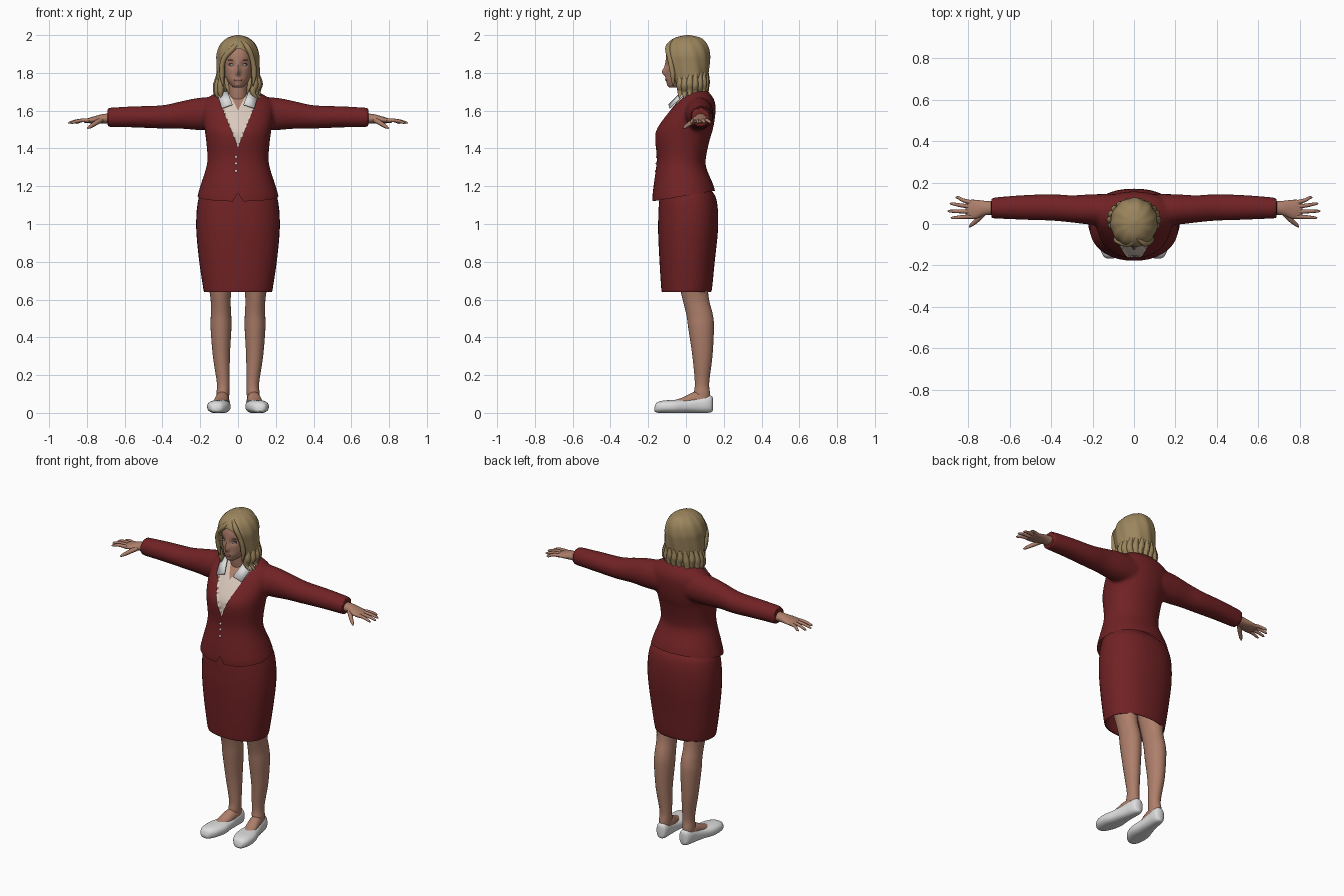
import bpy, bmesh, math, random
from mathutils import Vector, Matrix
from mathutils.bvhtree import BVHTree

if "Cube" in bpy.data.objects:
    bpy.data.objects.remove(bpy.data.objects["Cube"])

random.seed(4)


def material(name, *rgb):
    m = bpy.data.materials.new(name)
    m.diffuse_color = (*rgb, 1)
    m.use_nodes = True
    m.node_tree.nodes["Principled BSDF"].inputs["Base Color"].default_value = m.diffuse_color
    return m


RED = material("suit red", 0.165, 0.016, 0.018)
SKIN = material("skin", 0.42, 0.21, 0.145)
HAIR = material("dark blonde hair", 0.33, 0.235, 0.11)
SHIRT = material("cream shirt", 0.70, 0.58, 0.50)
WHITE = material("off white", 0.72, 0.72, 0.72)
DARK = material("dark lash", 0.05, 0.03, 0.02)
LIPS = material("lips", 0.33, 0.12, 0.09)


def loft(bm, rings, axis=2, n=40, steps=5, caps=True, power=2):
    """Smooth skin through (position, centre 1, centre 2, radius 1, radius 2)."""
    P, path = [Vector(r) for r in rings], []
    for i in range(len(P) - 1):
        a, b, c, d = P[max(i - 1, 0)], P[i], P[i + 1], P[min(i + 2, len(P) - 1)]
        for s in range(steps):
            t = s / steps
            path.append(b + (c - a) * (t / 2) + (2 * a - 5 * b + 4 * c - d) * (t * t / 2)
                        + (3 * b - a - 3 * c + d) * (t ** 3 / 2))
    loops = []
    for t, c1, c2, r1, r2 in path + [P[-1]]:
        loop = []
        for k in range(n):
            q = 2 * math.pi * k / n
            co = [c + max(r, 0.001) * math.copysign(abs(f) ** (2 / power), f)
                  for c, r, f in ((c1, r1, math.cos(q)), (c2, r2, math.sin(q)))]
            co.insert(axis, t)
            loop.append(bm.verts.new(co))
        loops.append(loop)
    for lo, hi in zip(loops, loops[1:]):
        for k in range(n):
            bm.faces.new((lo[k], lo[(k + 1) % n], hi[(k + 1) % n], hi[k]))
    if caps:
        bm.faces.new(loops[0])
        bm.faces.new(loops[-1])


def body(*rows):
    """Rows of (z, half width, front y, back y) as loft rings."""
    return [(z, 0, (f + b) / 2, w, (b - f) / 2) for z, w, f, b in rows]


def ball(bm, co, size):
    bmesh.ops.create_uvsphere(bm, u_segments=16, v_segments=10, radius=1,
                              matrix=Matrix.Translation(co) @ Matrix.Diagonal((*size, 1)))


def finish(name, bm, *mats, mirror=False):
    bmesh.ops.recalc_face_normals(bm, faces=bm.faces[:])
    me = bpy.data.meshes.new(name)
    bm.to_mesh(me)
    ob = bpy.data.objects.new(name, me)
    bpy.context.collection.objects.link(ob)
    for m in mats:
        me.materials.append(m)
    bpy.ops.object.select_all(action='DESELECT')
    ob.select_set(True)
    bpy.context.view_layer.objects.active = ob
    bpy.ops.object.shade_smooth_by_angle(angle=math.radians(45))
    if mirror:
        ob.modifiers.new("mirror", 'MIRROR')
    return ob


def part(name, mat, rings, mirror=False, **kw):
    bm = bmesh.new()
    loft(bm, rings, **kw)
    return finish(name, bm, mat, mirror=mirror)


def tubes(name, mat, paths):
    """Tapered tubes; each path is a list of (x, y, z, radius)."""
    cu = bpy.data.curves.new(name, 'CURVE')
    cu.dimensions, cu.bevel_depth, cu.bevel_resolution = '3D', 1, 3
    cu.use_fill_caps, cu.resolution_u = True, 6
    for path in paths:
        sp = cu.splines.new('BEZIER')
        sp.bezier_points.add(len(path) - 1)
        for bp, (x, y, z, r) in zip(sp.bezier_points, path):
            bp.co, bp.radius = (x, y, z), r
            bp.handle_left_type = bp.handle_right_type = 'AUTO'
    cu.materials.append(mat)
    bpy.context.collection.objects.link(bpy.data.objects.new(name, cu))


def baked(ob):
    dg = bpy.context.evaluated_depsgraph_get()
    bm = bmesh.new()
    bm.from_mesh(bpy.data.meshes.new_from_object(ob.evaluated_get(dg)))
    bpy.data.objects.remove(ob)
    return bm


# Jacket: torso and sleeves fused, then cut at hem and neckline
bm = bmesh.new()
loft(bm, body((1.05, .21, -.17, .15), (1.13, .217, -.178, .16), (1.2, .2, -.172, .147),
              (1.3, .168, -.158, .107), (1.36, .162, -.155, .107), (1.45, .17, -.164, .127),
              (1.5, .177, -.158, .142), (1.56, .187, -.122, .153), (1.62, .19, -.077, .157),
              (1.66, .17, -.042, .148), (1.69, .125, -.012, .128), (1.71, .07, .01, .11)), power=2.15)
for s in (-1, 1):
    loft(bm, [(s * x, *r) for x, *r in (
        (.1, .07, 1.585, .075, .085), (.2, .07, 1.583, .074, .086), (.3, .073, 1.577, .066, .073),
        (.4, .08, 1.567, .064, .062), (.55, .08, 1.567, .059, .056), (.69, .077, 1.564, .05, .052))], axis=0)
blob = finish("jacket_blank", bm, RED)
mod = blob.modifiers.new("fuse", 'REMESH')
mod.mode, mod.voxel_size = 'VOXEL', 0.01
mod = blob.modifiers.new("relax", 'SMOOTH')
mod.iterations = 5
bm = baked(blob)
SLOPE, HEM = .17, 1.15
for co, no in (((0, 0, 1.405), (1, 0, -.4)), ((0, 0, 1.405), (-1, 0, -.4)),
               ((0, 0, 1.6), (1, 0, -.5)), ((0, 0, 1.6), (-1, 0, -.5)),
               ((0, 0, 1.165), (1, 0, .6)), ((0, 0, 1.165), (-1, 0, .6)),
               ((0, 0, HEM), (0, -SLOPE, 1)), ((0, .03, 0), (0, 1, 0))):
    bmesh.ops.bisect_plane(bm, geom=bm.verts[:] + bm.edges[:] + bm.faces[:], plane_co=co, plane_no=no)
away = []
for f in bm.faces:
    x, y, z = f.calc_center_median()
    x, f.smooth = abs(x), True
    if z < HEM + SLOPE * y or (y < 0 and x < (1.165 - z) * .6):
        away.append(f)
    f.material_index = 0 if y > .03 or x > (z - 1.405) * .4 else 2 if x < (z - 1.6) * .5 else 1
bmesh.ops.delete(bm, geom=away, context='FACES')
for v in bm.verts:  # shirt sits behind the jacket edge
    if v.link_faces and all(f.material_index for f in v.link_faces):
        v.co.y += .008
tree = BVHTree.FromBMesh(bm)
finish("jacket_and_shirt", bm, RED, SHIRT, SKIN)

# Buttons
bm = bmesh.new()
for z in (1.355, 1.32, 1.28):
    hit = tree.ray_cast(Vector((-.01, -1, z)), Vector((0, 1, 0)))[0]
    ball(bm, hit, (.007, .005, .007))
finish("buttons", bm, WHITE)

# Shirt collar flaps
bm = bmesh.new()
bm.faces.new([bm.verts.new(c) for c in ((.06, -.005, 1.715), (.105, -.017, 1.675),
                                        (.085, -.085, 1.61), (.028, -.088, 1.63))])
collar = finish("collar", bm, WHITE, mirror=True)
collar.modifiers.new("thickness", 'SOLIDIFY').thickness = .006

# Skirt
skirt = part("skirt", RED, body((.64, .178, -.127, .13), (.66, .184, -.131, .138), (.8, .205, -.14, .152),
             (.95, .22, -.147, .168), (1.05, .22, -.146, .17), (1.12, .212, -.142, .163),
             (1.16, .2, -.135, .148), (1.2, .175, -.12, .115)), caps=False, power=2.25)
skirt.modifiers.new("thickness", 'SOLIDIFY').thickness = .005

# Legs, feet and flat shoes
part("leg", SKIN, [(.04, .08, .09, .03, .04), (.1, .08, .085, .034, .043), (.16, .078, .085, .034, .038),
     (.3, .088, .087, .045, .053), (.45, .09, .08, .055, .068), (.52, .09, .072, .054, .07),
     (.6, .092, .052, .053, .07), (.7, .095, .035, .065, .077), (.8, .1, .025, .075, .085)], mirror=True, n=28)
part("instep", SKIN, [(-.07, .1, .045, .03, .02), (-.02, .095, .055, .036, .026), (.04, .085, .07, .036, .04),
     (.1, .08, .07, .033, .05)], axis=1, mirror=True, n=24)
bm = bmesh.new()
loft(bm, [(-.167, .115, .02, .015, .01), (-.155, .113, .028, .035, .026), (-.12, .108, .032, .054, .033),
          (-.06, .1, .033, .061, .036), (0, .092, .036, .05, .036), (.06, .085, .042, .041, .042),
          (.11, .08, .047, .037, .047), (.135, .078, .047, .028, .043), (.143, .078, .045, .01, .03)],
     axis=1, power=2.4)
for v in bm.verts:
    v.co.z = max(v.co.z, 0)
finish("shoe", bm, WHITE, mirror=True)

# Hands
part("palm", SKIN, [(.66, .077, 1.56, .032, .028), (.72, .077, 1.557, .035, .024), (.765, .071, 1.551, .046, .018),
     (.8, .071, 1.546, .045, .012), (.815, .072, 1.544, .036, .007)], axis=0, mirror=True, n=24)
fingers = []
for s in (-1, 1):
    for y0, y1, tip in ((.036, .03, .885), (.06, .062, .9), (.084, .098, .89), (.104, .128, .862)):
        fingers.append([(s * .785, y0, 1.548, .011), (s * (.795 + tip) / 2, (y0 + y1) / 2, 1.547, .009),
                        (s * (tip - .01), y1, 1.537, .007), (s * tip, y1, 1.534, .003)])
    fingers.append([(s * .725, .055, 1.552, .015), (s * .76, .018, 1.53, .012),
                    (s * .785, -.004, 1.514, .009), (s * .796, -.014, 1.507, .004)])
tubes("fingers", SKIN, fingers)

# Neck and head, with the face pushed out of a smooth skull
part("neck", SKIN, body((1.6, .052, -.02, .08), (1.69, .05, -.038, .07), (1.78, .052, -.045, .07)), n=28)
bm = bmesh.new()
loft(bm, body((1.722, .022, -.085, -.03), (1.735, .038, -.096, .01), (1.76, .057, -.103, .05), (1.79, .07, -.104, .08),
              (1.84, .078, -.105, .1), (1.9, .08, -.104, .11), (1.95, .065, -.082, .1),
              (1.98, .03, -.03, .05)), n=64, steps=6)
bumps = ((0, 1.803, .011, .02, -.022), (0, 1.835, .01, .025, -.008), (.032, 1.843, .018, .013, .009),
         (-.032, 1.843, .018, .013, .009), (0, 1.763, .022, .012, -.004), (0, 1.735, .02, .012, -.004))
for v in bm.verts:
    x, y, z = v.co
    if y < -.02:
        v.co.y += sum(d * math.exp(-((x - cx) / w) ** 2 - ((z - cz) / h) ** 2) for cx, cz, w, h, d in bumps)
finish("head", bm, SKIN)

for name, mat, x, y, z, size in (("eye", WHITE, .032, -.086, 1.842, (.015, .008, .006)),
                                 ("eyelash", DARK, .032, -.0845, 1.844, (.018, .008, .008)),
                                 ("eyebrow", HAIR, .034, -.0935, 1.868, (.019, .006, .003))):
    bm = bmesh.new()
    ball(bm, (x, y, z), size)
    finish(name, bm, mat, mirror=True)
bm = bmesh.new()
ball(bm, (0, -.101, 1.763), (.022, .009, .008))
finish("lips", bm, LIPS)

# Hair: rippled mass with a face-shaped opening
bm = bmesh.new()
loft(bm, body((1.685, .095, -.02, .1), (1.72, .115, -.055, .112), (1.78, .115, -.085, .116), (1.85, .114, -.108, .124),
              (1.9, .112, -.114, .126), (1.95, .093, -.1, .113), (1.985, .056, -.06, .08), (2, .01, 0, .02)),
     n=72, steps=6)
for v in bm.verts:
    wave = 1 + .018 * math.sin(11 * math.atan2(v.co.y, v.co.x) + 22 * v.co.z)
    v.co.x, v.co.y = v.co.x * wave, v.co.y * wave
hair = finish("hair_blank", bm, HAIR)
cutter = part("face_cutter", HAIR, [(-.25, 0, 1.79, .07, .138), (0, 0, 1.79, .07, .138)], axis=1, steps=1, power=2.4)
cutter.hide_render = True
mod = hair.modifiers.new("face opening", 'BOOLEAN')
mod.object, mod.operation, mod.solver = cutter, 'DIFFERENCE', 'EXACT'
bm = baked(hair)
bpy.data.objects.remove(cutter)
finish("hair", bm, HAIR)

# Loose locks round the lower edge and a swept parting
locks = []
for k in range(15):
    a = math.radians(-38 + 256 * k / 14)
    c, s, j = math.cos(a), math.sin(a), random.uniform(-.012, .012)
    locks.append([(.1 * c, .025 + .085 * s, 1.8, .012), (.112 * c, .022 + .086 * s, 1.745 + j, .02),
                  (.108 * c + j, .022 + .085 * s, 1.705 + j, .016), (.122 * c - j, .022 + .09 * s, 1.672 + j, .003)])
for s in (-1, 1):
    locks.append([(.015, -.07, 1.972, .008), (.015 + s * .035, -.094, 1.935, .015), (s * .076, -.084, 1.87, .014),
                  (s * .085, -.07, 1.79, .014), (s * .078, -.068, 1.73, .004)])
tubes("hair_locks", HAIR, locks)
